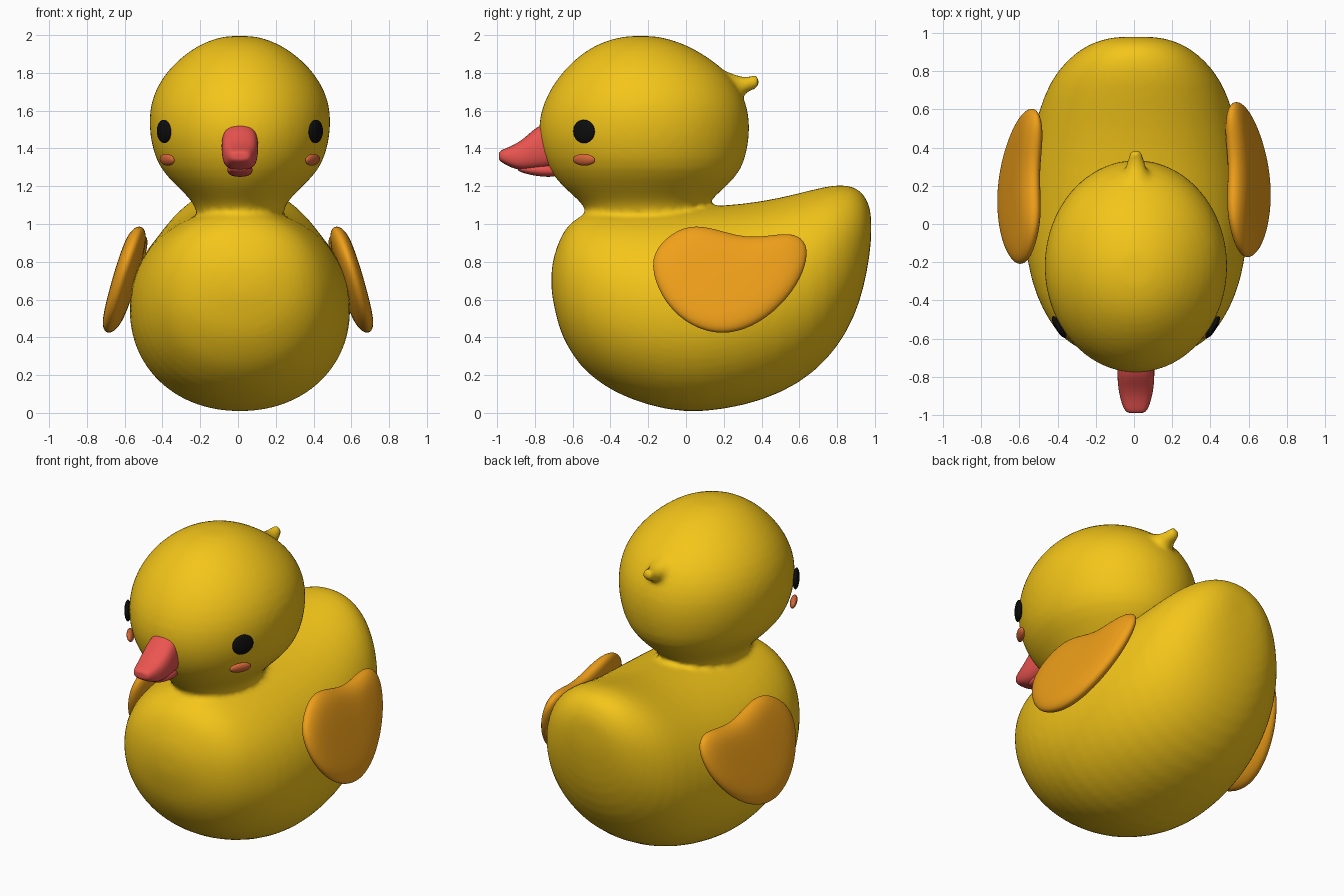
import bpy, bmesh
from math import sin, cos, pi, radians
from mathutils import Vector, Matrix

if "Cube" in bpy.data.objects:
    bpy.data.objects.remove(bpy.data.objects["Cube"])

CX = 0.01  # the figure sits slightly right of centre


def material(name, rgb):
    m = bpy.data.materials.new(name)
    m.diffuse_color = (*rgb, 1)
    m.use_nodes = True
    m.node_tree.nodes["Principled BSDF"].inputs["Base Color"].default_value = m.diffuse_color
    return m


YELLOW = material("yellow", (0.9, 0.56, 0.01))
ORANGE = material("orange", (0.87, 0.35, 0.01))
RED = material("red", (0.83, 0.09, 0.08))
BLACK = material("black", (0.004, 0.004, 0.004))
BLUSH = material("blush", (0.68, 0.14, 0.04))


def oval(n, a, b, power=2.0):
    """Points of a superellipse with half axes a and b."""
    pts = []
    for i in range(n):
        c, s = cos(2 * pi * i / n), sin(2 * pi * i / n)
        pts.append((a * abs(c) ** (2 / power) * (1 if c > 0 else -1),
                    b * abs(s) ** (2 / power) * (1 if s > 0 else -1)))
    return pts


def loft(bm, rings):
    """Skin equal-sized rings and close both ends with a fan."""
    rows = [[bm.verts.new(p) for p in r] for r in rings]
    n = len(rows[0])
    for r0, r1 in zip(rows, rows[1:]):
        for i in range(n):
            bm.faces.new((r0[i], r0[(i + 1) % n], r1[(i + 1) % n], r1[i]))
    for row in (rows[0], rows[-1]):
        mid = bm.verts.new(sum((v.co for v in row), Vector()) / n)
        for i in range(n):
            bm.faces.new((row[i], row[(i + 1) % n], mid))


def along_y(stations, n=32, power=2.0):
    """Rings across y from (y, z bottom, z top, half width)."""
    return [[Vector((CX + u, y, (lo + hi) / 2 + v))
             for u, v in oval(n, w, (hi - lo) / 2, power)]
            for y, lo, hi, w in stations]


def along_z(stations, n=32):
    """Rings across z from (z, y front, y back, half width)."""
    return [[Vector((CX + u, (f + b) / 2 + v, z))
             for u, v in oval(n, w, (b - f) / 2)]
            for z, f, b, w in stations]


def finish(name, bm, mat, subsurf=0):
    bmesh.ops.recalc_face_normals(bm, faces=bm.faces)
    me = bpy.data.meshes.new(name)
    bm.to_mesh(me)
    bm.free()
    for p in me.polygons:
        p.use_smooth = True
    me.materials.append(mat)
    ob = bpy.data.objects.new(name, me)
    bpy.context.collection.objects.link(ob)
    if subsurf:
        ob.modifiers.new("Subdivide", 'SUBSURF').levels = subsurf
        ob.modifiers["Subdivide"].render_levels = subsurf
    return ob


# Body, head and tuft, fused into one soft skin
bm = bmesh.new()
loft(bm, along_y([
    (-0.712, 0.64, 0.76, 0.07), (-0.70, 0.57, 0.83, 0.16), (-0.67, 0.44, 0.92, 0.26),
    (-0.63, 0.355, 0.99, 0.34), (-0.57, 0.26, 1.04, 0.41), (-0.50, 0.19, 1.07, 0.46),
    (-0.38, 0.105, 1.08, 0.525), (-0.20, 0.035, 1.085, 0.575), (0, -0.004, 1.09, 0.59),
    (0.20, 0.015, 1.10, 0.585), (0.40, 0.06, 1.12, 0.56), (0.60, 0.15, 1.165, 0.51),
    (0.75, 0.28, 1.205, 0.45), (0.85, 0.42, 1.212, 0.37), (0.92, 0.58, 1.185, 0.285),
    (0.96, 0.75, 1.13, 0.20), (0.98, 0.90, 1.06, 0.11)], power=2.1))
loft(bm, along_z([
    (0.92, -0.50, 0.10, 0.22), (1.06, -0.52, 0.11, 0.225), (1.12, -0.56, 0.12, 0.25),
    (1.20, -0.66, 0.22, 0.335), (1.29, -0.73, 0.30, 0.425), (1.40, -0.775, 0.33, 0.467),
    (1.52, -0.787, 0.343, 0.485), (1.64, -0.76, 0.325, 0.477), (1.75, -0.70, 0.27, 0.43),
    (1.84, -0.625, 0.18, 0.36), (1.92, -0.53, 0.06, 0.265), (1.97, -0.43, -0.05, 0.17),
    (1.995, -0.32, -0.16, 0.08)]))
loft(bm, along_y([
    (0.12, 1.66, 1.84, 0.11), (0.20, 1.66, 1.815, 0.095), (0.26, 1.66, 1.79, 0.07),
    (0.31, 1.69, 1.775, 0.048), (0.36, 1.71, 1.79, 0.038), (0.39, 1.725, 1.785, 0.028)]))
body = finish("body_and_head", bm, YELLOW, 1)
remesh = body.modifiers.new("Fuse", 'REMESH')
remesh.mode = 'VOXEL'
remesh.voxel_size = 0.017
remesh.use_smooth_shade = True
soft = body.modifiers.new("Soften", 'SMOOTH')
soft.factor, soft.iterations = 0.5, 7

# Beak: upper and lower bill
bm = bmesh.new()
loft(bm, along_y([
    (-0.68, 1.29, 1.55, 0.10), (-0.78, 1.285, 1.53, 0.10), (-0.84, 1.28, 1.47, 0.098),
    (-0.90, 1.285, 1.425, 0.088), (-0.96, 1.315, 1.40, 0.07), (-0.99, 1.335, 1.385, 0.05)],
    12, 2.8))
finish("upper_beak", bm, RED, 2)
bm = bmesh.new()
loft(bm, along_y([
    (-0.68, 1.245, 1.33, 0.07), (-0.78, 1.25, 1.32, 0.07),
    (-0.85, 1.265, 1.315, 0.06), (-0.89, 1.28, 1.31, 0.04)], 12, 2.5))
finish("lower_beak", bm, RED, 2)

# Wings: bean outline (y, z) puffed into a leaning cushion
OUTLINE = [(-0.19, 0.785), (-0.14, 0.90), (-0.01, 0.99), (0.12, 0.985), (0.28, 0.93),
           (0.41, 0.93), (0.55, 0.955), (0.63, 0.915), (0.645, 0.82), (0.59, 0.675),
           (0.465, 0.53), (0.31, 0.435), (0.15, 0.415), (-0.01, 0.48), (-0.13, 0.61)]
PUFF = [(0.35, -0.06), (0.7, -0.056), (0.9, -0.042), (1.01, -0.016),
        (1.01, 0.016), (0.9, 0.042), (0.7, 0.056), (0.35, 0.06)]
for side, label, shift in ((1, "right", 0), (-1, "left", -0.035)):
    bm = bmesh.new()
    rings = []
    for scale, depth in PUFF:
        ring = []
        for y, z in OUTLINE:
            y, z = 0.22 + (y - 0.22) * scale, 0.71 + (z - 0.71) * scale
            x = 0.60 + 0.30 * (0.70 - z) - 0.05 * (y - 0.22) + depth
            ring.append(Vector((side * x, y + shift, z)))
        rings.append(ring)
    loft(bm, rings)
    finish(label + "_wing", bm, ORANGE, 2)

# Eyes and cheeks: flattened spheres laid on the head
for side, label in ((1, "right"), (-1, "left")):
    for part, mat, x, z, size, tilt in (
            ("eye", BLACK, 0.402, 1.49, (0.02, 0.066, 0.062), 2),
            ("cheek", BLUSH, 0.385, 1.34, (0.02, 0.068, 0.032), 18)):
        bm = bmesh.new()
        bmesh.ops.create_uvsphere(bm, u_segments=24, v_segments=14, radius=1)
        turn = Matrix.Rotation(radians(-31), 4, 'Z') @ Matrix.Rotation(radians(tilt), 4, 'Y')
        bm.transform(Matrix.Translation((x, -0.54, z)) @ turn @ Matrix.Diagonal((*size, 1)))
        bm.transform(Matrix.Translation((CX, 0, 0)) @ Matrix.Diagonal((side, 1, 1, 1)))
        finish(label + "_" + part, bm, mat)
